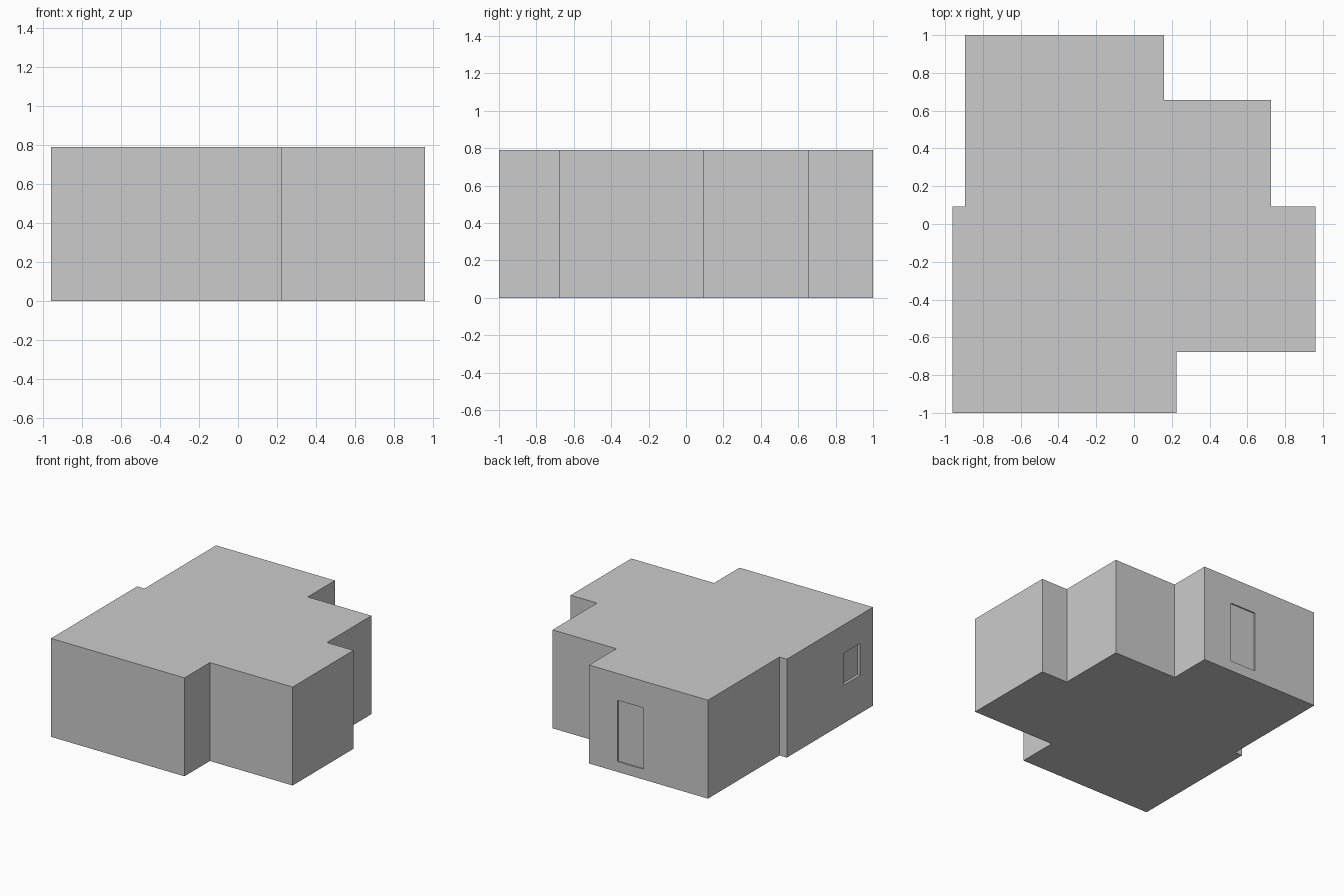
import bpy, bmesh

if "Cube" in bpy.data.objects:
    bpy.data.objects.remove(bpy.data.objects["Cube"])

HEIGHT = 0.79
# Stepped footprint, counter-clockwise from the front left corner
OUTLINE = [(-0.96, -1), (0.225, -1), (0.225, -0.678), (0.96, -0.678),
           (0.96, 0.093), (0.725, 0.093), (0.725, 0.656), (0.16, 0.656),
           (0.16, 1), (-0.895, 1), (-0.895, 0.093), (-0.96, 0.093)]


def finish(name, bm):
    bmesh.ops.recalc_face_normals(bm, faces=bm.faces)
    mesh = bpy.data.meshes.new(name)
    bm.to_mesh(mesh)
    bm.free()
    obj = bpy.data.objects.new(name, mesh)
    bpy.context.collection.objects.link(obj)
    return obj


def recess(target, name, lo, hi):
    """Cut the box lo..hi out of the target."""
    bm = bmesh.new()
    bmesh.ops.create_cube(bm, size=1)
    for v in bm.verts:
        v.co = [a + (c + 0.5) * (b - a) for a, b, c in zip(lo, hi, v.co)]
    cutter = finish(name, bm)
    cutter.hide_render = True
    cutter.display_type = 'WIRE'
    mod = target.modifiers.new(name, 'BOOLEAN')
    mod.operation = 'DIFFERENCE'
    mod.solver = 'EXACT'
    mod.object = cutter
    bpy.context.view_layer.objects.active = target
    bpy.ops.object.modifier_apply(modifier=name)
    bpy.data.objects.remove(cutter)


# Main building block
bm = bmesh.new()
base = bm.faces.new([bm.verts.new((x, y, 0)) for x, y in OUTLINE])
top = bmesh.ops.extrude_face_region(bm, geom=[base], use_keep_orig=True)
bmesh.ops.translate(bm, vec=(0, 0, HEIGHT),
                    verts=[g for g in top["geom"] if isinstance(g, bmesh.types.BMVert)])
building = finish("building", bm)

# Window in the left wall, shallow door in the back wall
recess(building, "window_recess", (-1.1, -0.835, 0.307), (-0.938, -0.632, 0.562))
recess(building, "door_recess", (-0.324, 0.99, 0.083), (-0.094, 1.1, 0.575))
